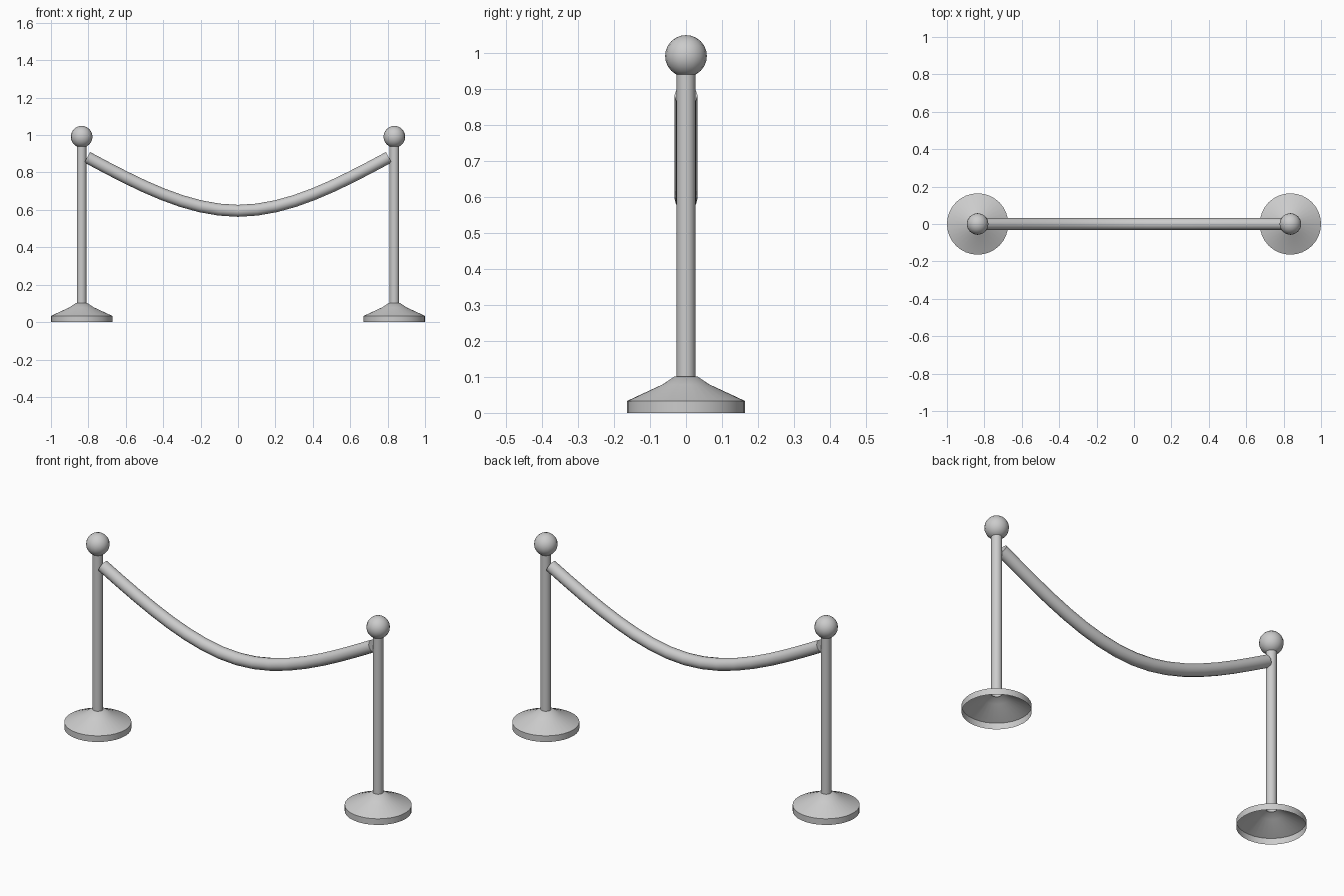
import bpy, bmesh, math

if "Cube" in bpy.data.objects:
    bpy.data.objects.remove(bpy.data.objects["Cube"])

POST_X = 0.836


def finish(obj, angle=35):
    bpy.ops.object.select_all(action='DESELECT')
    obj.select_set(True)
    bpy.context.view_layer.objects.active = obj
    bpy.ops.object.shade_smooth_by_angle(angle=math.radians(angle))


def lathe(name, profile, x, sides):
    """Spin (radius, z) points around a vertical axis as an open shell."""
    bm = bmesh.new()
    rings = []
    for r, z in profile:
        rings.append([bm.verts.new((r * math.cos(2 * math.pi * i / sides),
                                    r * math.sin(2 * math.pi * i / sides), z))
                      for i in range(sides)])
    for a, b in zip(rings, rings[1:]):
        for i in range(sides):
            j = (i + 1) % sides
            bm.faces.new((a[i], a[j], b[j], b[i]))
    mesh = bpy.data.meshes.new(name)
    bm.to_mesh(mesh)
    bm.free()
    obj = bpy.data.objects.new(name, mesh)
    obj.location.x = x
    bpy.context.collection.objects.link(obj)
    finish(obj)
    return obj


# Two identical posts: hollow flared base, pole, ball finial
for side, x in (("left", -POST_X), ("right", POST_X)):
    lathe(side + "_base", [(0.164, 0), (0.164, 0.033), (0.065, 0.079),
                           (0.032, 0.101), (0.026, 0.101)], x, 32)
    lathe(side + "_pole", [(0.026, 0.095), (0.026, 0.95)], x, 16)
    bpy.ops.mesh.primitive_uv_sphere_add(segments=16, ring_count=12, radius=0.058,
                                         location=(x, 0, 0.991))
    ball = bpy.context.object
    ball.name = side + "_ball"
    finish(ball)

# Sagging rope: bezier tube hung between the posts
curve = bpy.data.curves.new("rope", 'CURVE')
curve.dimensions = '3D'
curve.bevel_depth = 0.032
curve.bevel_resolution = 4
curve.use_fill_caps = True
curve.resolution_u = 8
spline = curve.splines.new('BEZIER')
spline.bezier_points.add(2)
points = [((-0.806, 0.881), (-0.27, 0.145)), ((0, 0.595), (-0.27, 0)),
          ((0.806, 0.881), (-0.27, -0.145))]
for p, ((x, z), (hx, hz)) in zip(spline.bezier_points, points):
    p.handle_left_type = p.handle_right_type = 'FREE'
    p.co = (x, 0, z)
    p.handle_left = (x + hx, 0, z + hz)
    p.handle_right = (x - hx, 0, z - hz)
rope = bpy.data.objects.new("rope", curve)
bpy.context.collection.objects.link(rope)
bpy.ops.object.select_all(action='DESELECT')
rope.select_set(True)
bpy.context.view_layer.objects.active = rope
bpy.ops.object.convert(target='MESH')
finish(bpy.context.object, 40)
